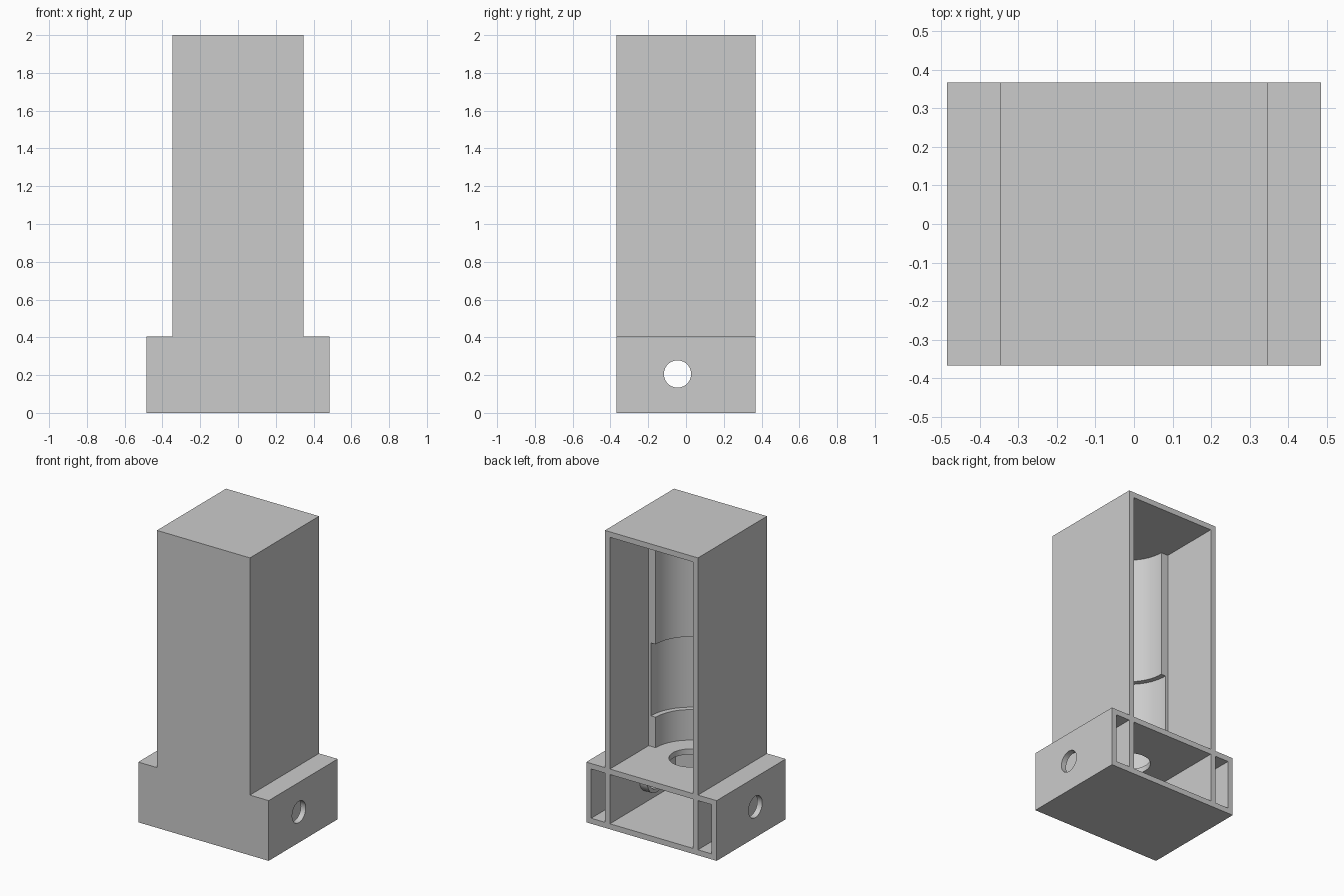
import bpy
import bmesh
from mathutils import Matrix, Vector

if "Cube" in bpy.data.objects:
    bpy.data.objects.remove(bpy.data.objects["Cube"], do_unlink=True)

# Main dimensions
WALL = 0.037
TOWER = 0.346      # half width of the tower
BASE = 0.485       # half width of the base
DEPTH = 0.367      # half depth of everything
BASE_TOP = 0.405
TOP = 2.0
AXIS_Y = -0.045    # axis of the round bay and of the side bores
BORE_Z = 0.206
FRONT_IN = -DEPTH + WALL
BEYOND = DEPTH + 0.2

grey = bpy.data.materials.new("light_grey_plastic")
grey.use_nodes = True
grey.diffuse_color = (0.6, 0.6, 0.6, 1)
grey.node_tree.nodes["Principled BSDF"].inputs["Base Color"].default_value = (0.6, 0.6, 0.6, 1)


def make_object(name, bm):
    bmesh.ops.recalc_face_normals(bm, faces=bm.faces)
    mesh = bpy.data.meshes.new(name)
    bm.to_mesh(mesh)
    bm.free()
    mesh.materials.append(grey)
    obj = bpy.data.objects.new(name, mesh)
    bpy.context.collection.objects.link(obj)
    return obj


def box(name, low, high):
    low, high = Vector(low), Vector(high)
    bm = bmesh.new()
    place = Matrix.Translation((low + high) / 2) @ Matrix.Diagonal((high - low).to_4d())
    place[3][3] = 1
    bmesh.ops.create_cube(bm, size=1, matrix=place)
    return make_object(name, bm)


def cylinder(name, radius, start, end):
    start, end = Vector(start), Vector(end)
    along = end - start
    turn = along.to_track_quat('Z', 'Y').to_matrix().to_4x4()
    bm = bmesh.new()
    bmesh.ops.create_cone(bm, cap_ends=True, segments=64, radius1=radius, radius2=radius,
                          depth=along.length, matrix=Matrix.Translation((start + end) / 2) @ turn)
    return make_object(name, bm)


def combine(target, tool, operation):
    tool.hide_render = True
    bpy.context.view_layer.objects.active = target
    mod = target.modifiers.new("combine", 'BOOLEAN')
    mod.operation = operation
    mod.solver = 'EXACT'
    mod.object = tool
    bpy.ops.object.modifier_apply(modifier=mod.name)
    bpy.data.objects.remove(tool, do_unlink=True)


# Housing: T-shaped outline extruded from front to back
bm = bmesh.new()
outline = [(-BASE, 0), (BASE, 0), (BASE, BASE_TOP), (TOWER, BASE_TOP),
           (TOWER, TOP), (-TOWER, TOP), (-TOWER, BASE_TOP), (-BASE, BASE_TOP)]
face = bm.faces.new([bm.verts.new((x, -DEPTH, z)) for x, z in outline])
extruded = bmesh.ops.extrude_face_region(bm, geom=[face])
bmesh.ops.translate(bm, vec=(0, 2 * DEPTH, 0),
                    verts=[v for v in extruded["geom"] if isinstance(v, bmesh.types.BMVert)])
housing = make_object("housing", bm)

# Compartments open to the back
inner = TOWER - WALL
roof = BASE_TOP - WALL
combine(housing, box("tower_cavity", (-inner, AXIS_Y, BASE_TOP), (inner, BEYOND, TOP - WALL)), 'DIFFERENCE')
combine(housing, box("base_cavity", (-inner, FRONT_IN, WALL), (inner, BEYOND, roof)), 'DIFFERENCE')
for side in (-1, 1):
    ends = sorted((side * TOWER, side * (BASE - WALL)))
    combine(housing, box("flange_cavity", (ends[0], FRONT_IN, WALL), (ends[1], BEYOND, roof)), 'DIFFERENCE')

# Round bay with a wider middle, and the hole in its floor
for radius, low, high in ((0.257, BASE_TOP, TOP - WALL), (0.292, 0.61, 1.1), (0.13, 0.3, 0.5)):
    combine(housing, cylinder("bay_cut", radius, (0, AXIS_Y, low), (0, AXIS_Y, high)), 'DIFFERENCE')

# Bosses inside the base, then the bore through all side walls
for side in (-1, 1):
    combine(housing, cylinder("boss", 0.098, (side * 0.25, AXIS_Y, BORE_Z),
                              (side * (inner + WALL / 2), AXIS_Y, BORE_Z)), 'UNION')
combine(housing, cylinder("bore", 0.072, (-1, AXIS_Y, BORE_Z), (1, AXIS_Y, BORE_Z)), 'DIFFERENCE')

# Smooth round walls, sharp edges
bpy.ops.object.select_all(action='DESELECT')
housing.select_set(True)
bpy.context.view_layer.objects.active = housing
bpy.ops.object.shade_smooth_by_angle()
